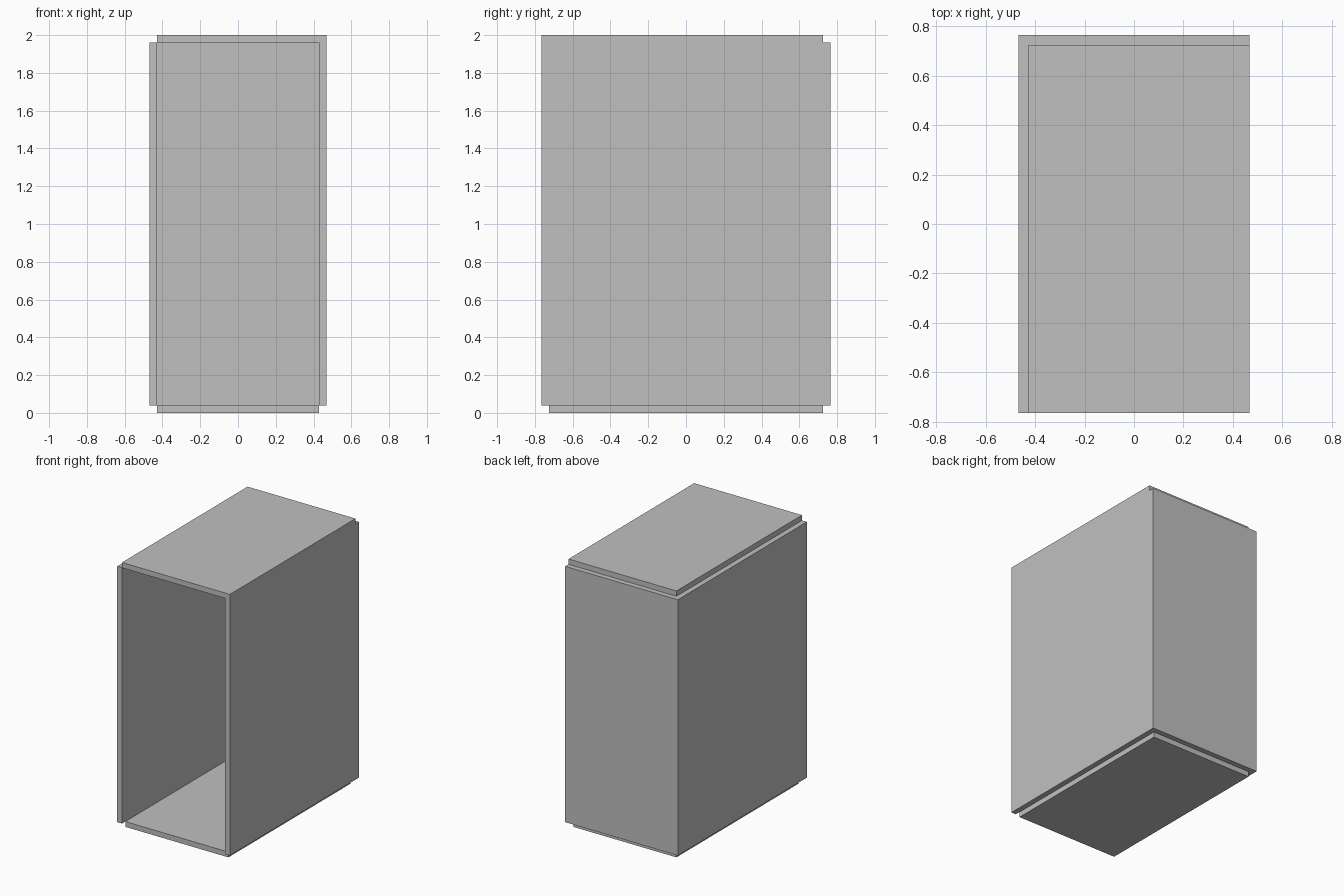
import bpy

# Remove the default cube if present
default = bpy.data.objects.get("Cube")
if default:
    bpy.data.objects.remove(default, do_unlink=True)

# Outer half sizes, height and panel thickness
X, Y, H, T = 0.468, 0.765, 2.0, 0.04

# Single grey material
grey = bpy.data.materials.new("plain_grey")
grey.use_nodes = True
colour = (0.53, 0.53, 0.53, 1.0)
grey.diffuse_color = colour
grey.node_tree.nodes["Principled BSDF"].inputs["Base Color"].default_value = colour


def panel(name, low, high):
    """Make a flat box panel between two opposite corners."""
    centre = [(a + b) / 2 for a, b in zip(low, high)]
    bpy.ops.mesh.primitive_cube_add(size=1, location=centre)
    obj = bpy.context.object
    obj.name = name
    obj.scale = [b - a for a, b in zip(low, high)]
    bpy.ops.object.transform_apply(location=False, rotation=False, scale=True)
    obj.data.materials.append(grey)
    return obj


# Side walls: the +x wall rises flush with the top panel
panel("right_wall", (-X, -Y, T), (-X + T, Y - T, H - T))
panel("left_wall", (X - T, -Y, T), (X, Y - T, H - T))

# Back wall closes the full width
panel("back_wall", (-X, Y - T, T), (X, Y, H - T))

# Top is flush with the front and the +x wall, inset on the other edges
panel("top_panel", (-X + T, -Y, H - T), (X, Y - T, H))

# Bottom sits below the walls, inset on every edge
panel("bottom_panel", (-X + T, -Y + T, 0), (X - T, Y - T, T))
